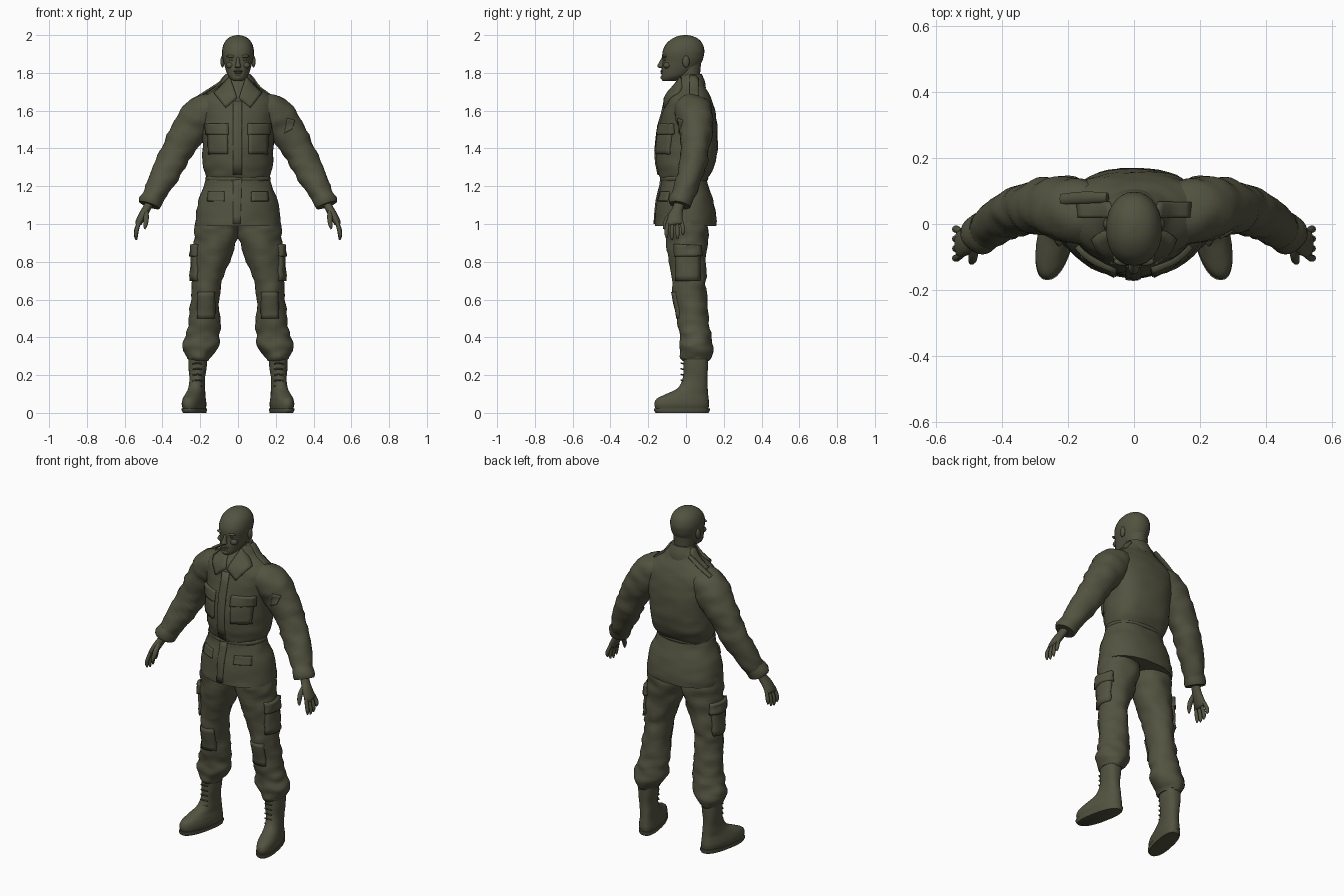
import bpy, bmesh, math
from mathutils import Vector, noise
from mathutils.bvhtree import BVHTree

if "Cube" in bpy.data.objects:
    bpy.data.objects.remove(bpy.data.objects["Cube"])

olive = bpy.data.materials.new("olive drab")
olive.use_nodes = True
olive.diffuse_color = (0.085, 0.086, 0.052, 1)
olive.node_tree.nodes["Principled BSDF"].inputs["Base Color"].default_value = (0.085, 0.086, 0.052, 1)


def finish(name, bm, mirror=False, angle=50):
    bmesh.ops.recalc_face_normals(bm, faces=bm.faces)
    mesh = bpy.data.meshes.new(name)
    bm.to_mesh(mesh)
    bm.free()
    mesh.materials.append(olive)
    ob = bpy.data.objects.new(name, mesh)
    bpy.context.collection.objects.link(ob)
    bpy.ops.object.select_all(action='DESELECT')
    ob.select_set(True)
    bpy.context.view_layer.objects.active = ob
    bpy.ops.object.shade_smooth_by_angle(angle=math.radians(angle))
    if mirror:
        ob.modifiers.new("mirror", 'MIRROR')
    return ob


def smooth_rows(rows, steps):
    """Catmull-Rom interpolation of equal-length rows."""
    out = []
    for i in range(len(rows) - 1):
        a, b, c, d = (rows[min(max(i + k, 0), len(rows) - 1)] for k in (-1, 0, 1, 2))
        for s in range(steps):
            t = s / steps
            out.append([q + t * (r - p + t * (2 * p - 5 * q + 4 * r - u + t * (3 * (q - r) + u - p))) / 2
                        for p, q, r, u in zip(a, b, c, d)])
    return out + [list(rows[-1])]


def loft(name, rows, sides=28, steps=4, level=False, front=2, back=2, bulge=0, wrinkle=0, mirror=False, skew=None):
    """Rings along a path; rows are x, y, z, half width, half depth."""
    bm = bmesh.new()
    rows = smooth_rows(rows, steps)
    rings = []
    for i, (x, y, z, rx, ry) in enumerate(rows):
        ahead, behind = rows[min(i + 1, len(rows) - 1)], rows[max(i - 1, 0)]
        t = Vector((0, 0, 1)) if level else (Vector(ahead[:3]) - Vector(behind[:3])).normalized()
        u = Vector((0, 1, 0)).cross(t).normalized()
        v = t.cross(u)
        ring = []
        for k in range(sides):
            a = math.tau * k / sides
            c, s = math.cos(a), math.sin(a)
            e = 2 / (front if s < 0 else back)
            w, d = math.copysign(abs(c) ** e, c), math.copysign(abs(s) ** e, s)
            d = d * (1 + bulge) + bulge if s < 0 else d * (1 - bulge) + bulge
            if bulge and s < 0:
                d = math.copysign(abs(s) ** e, s) * (1 + bulge) + bulge
            p = Vector((x, y, z)) + u * w * rx + v * d * ry
            if wrinkle:
                n = noise.noise(Vector((p.x * 13, p.y * 13, p.z * 24)))
                p += (u * c + v * s) * n * wrinkle
            if skew:
                p = skew(p)
            ring.append(bm.verts.new(p))
        rings.append(ring)
    for r, q in zip(rings, rings[1:]):
        for k in range(sides):
            j = (k + 1) % sides
            bm.faces.new((r[k], r[j], q[j], q[k]))
    bm.faces.new(rings[0])
    bm.faces.new(rings[-1])
    return finish(name, bm, mirror)


def stack(rows):
    """Convert z, half width, front y, back y, x into loft rows."""
    return [(r[4] if len(r) > 4 else 0, (r[2] + r[3]) / 2, r[0], r[1], (r[3] - r[2]) / 2) for r in rows]


def drape(name, target, corners, axis='front', mirror=False, thick=0.014, n=7):
    """Cloth panel laid on a target: four corners, projected along an axis."""
    me = target.data
    tree = BVHTree.FromPolygons([v.co for v in me.vertices], [p.vertices for p in me.polygons])
    a, b, c, d = (Vector(p) for p in corners)
    bm = bmesh.new()
    grid = []
    for i in range(n):
        row = []
        for j in range(n):
            s, t = i / (n - 1), j / (n - 1)
            p = a.lerp(b, s).lerp(d.lerp(c, s), t)
            if axis == 'front':
                origin, ray = Vector((p.x, -1, p.y)), Vector((0, 1, 0))
            elif axis == 'top':
                origin, ray = Vector((p.x, p.y, 3)), Vector((0, 0, -1))
            else:
                origin, ray = Vector((1, p.x, p.y)), Vector((-1, 0, 0))
            hit = tree.ray_cast(origin, ray)[0] or tree.find_nearest(origin + ray)[0]
            row.append(bm.verts.new(hit))
        grid.append(row)
    for i in range(n - 1):
        for j in range(n - 1):
            bm.faces.new((grid[i][j], grid[i + 1][j], grid[i + 1][j + 1], grid[i][j + 1]))
    ob = finish(name, bm, mirror, 40)
    mod = ob.modifiers.new("cloth thickness", 'SOLIDIFY')
    mod.thickness, mod.offset = thick, 0
    return ob


def ball(name, centre, size, mirror=False):
    bm = bmesh.new()
    bmesh.ops.create_uvsphere(bm, u_segments=14, v_segments=8, radius=1)
    for v in bm.verts:
        v.co = Vector(centre) + Vector(a * b for a, b in zip(v.co, size))
    return finish(name, bm, mirror)


# Field jacket: flared skirt, drawn waist, full chest
skirt = loft("jacket_skirt", stack([
    (0.99, .225, -.165, .16), (1.03, .225, -.162, .16), (1.12, .21, -.155, .145),
    (1.2, .182, -.135, .12), (1.26, .165, -.13, .11)]),
    level=True, front=1.9, back=2.4, wrinkle=.006, sides=40)
chest = loft("jacket_body", stack([
    (1.23, .16, -.13, .11), (1.265, .175, -.145, .13), (1.32, .186, -.157, .155), (1.4, .188, -.16, .167),
    (1.5, .195, -.147, .167), (1.58, .21, -.128, .157), (1.64, .205, -.115, .142), (1.68, .17, -.1, .125),
    (1.72, .115, -.07, .105), (1.76, .085, -.045, .09), (1.785, .07, -.035, .08)]),
    level=True, front=1.9, back=2.5, bulge=.12, wrinkle=.006, sides=40)
loft("waist_cord", stack([(1.228, .168, -.134, .113), (1.24, .174, -.139, .118), (1.252, .168, -.134, .113)]),
     level=True, front=1.9, back=2.4, sides=40, steps=2)

# Sleeves with open cuffs
sleeve = loft("sleeve", [
    (.12, .025, 1.61, .085, .095), (.19, .04, 1.58, .1, .1), (.25, .05, 1.51, .098, .09),
    (.31, .05, 1.41, .086, .078), (.36, .035, 1.31, .08, .07), (.42, .0, 1.2, .067, .062),
    (.465, -.03, 1.115, .056, .056)], wrinkle=.011, steps=5, mirror=True)
loft("cuff", [(.447, -.017, 1.15, .06, .06), (.465, -.03, 1.115, .062, .062), (.471, -.034, 1.1, .057, .057)],
     steps=2, mirror=True, wrinkle=.008)

# Jacket panels
drape("front_placket", chest, [(-.025, 1.26), (.02, 1.26), (.02, 1.65), (-.025, 1.65)])
drape("skirt_placket", skirt, [(-.025, 1.0), (.012, 1.0), (.02, 1.24), (-.025, 1.24)])
drape("chest_pocket", chest, [(.055, 1.37), (.15, 1.37), (.155, 1.5), (.055, 1.5)], mirror=True, thick=.024)
drape("chest_pocket_flap", chest, [(.05, 1.47), (.16, 1.475), (.165, 1.53), (.05, 1.53)], mirror=True, thick=.036)
drape("hip_pocket_flap", skirt, [(.07, 1.12), (.16, 1.12), (.155, 1.17), (.07, 1.17)], mirror=True, thick=.016)
drape("collar_wing", chest, [(.005, 1.665), (.065, 1.615), (.125, 1.69), (.04, 1.775)], mirror=True, thick=.024)
drape("shoulder_strap", chest, [(.06, .02), (.17, .02), (.17, .065), (.07, .065)], 'top', mirror=True)
drape("sleeve_patch", sleeve, [(.245, 1.48), (.285, 1.5), (.3, 1.55), (.26, 1.56)], thick=.012)
loft("loose_shoulder_strap", [(-.22, .075, 1.665, .009, .016), (-.15, .08, 1.71, .009, .018),
                              (-.08, .08, 1.755, .009, .015)], sides=8)
loft("collar_stand", stack([(1.72, .098, -.05, .105), (1.755, .085, -.04, .1), (1.795, .066, -.02, .083)]),
     level=True)

# Trousers, bloused over the boots
leg = loft("trouser_leg", stack([
    (.275, .05, -.015, .12, .21), (.295, .064, -.028, .135, .21), (.34, .092, -.034, .143, .2),
    (.4, .092, -.035, .135, .19), (.48, .083, -.045, .125, .178), (.6, .074, -.063, .11, .173),
    (.7, .08, -.075, .107, .163), (.8, .096, -.088, .106, .142), (.9, .112, -.102, .112, .12),
    (.98, .117, -.11, .12, .114), (1.06, .11, -.11, .115, .105)]),
    level=True, wrinkle=.012, mirror=True, steps=5)
loft("trouser_tie", stack([(.283, .053, -.019, .125, .212), (.297, .06, -.028, .133, .212),
                           (.31, .055, -.02, .125, .212)]), level=True, steps=2, mirror=True)
drape("cargo_pocket", leg, [(-.05, .7), (.07, .7), (.07, .87), (-.05, .87)], 'side', mirror=True, thick=.026)
drape("cargo_pocket_flap", leg, [(-.055, .83), (.075, .83), (.075, .89), (-.055, .89)], 'side', mirror=True, thick=.04)
drape("knee_patch", leg, [(.125, .5), (.215, .5), (.21, .64), (.125, .64)], mirror=True)


# Boots, toes turned out
def toe_out(p):
    return Vector((p.x - .2 * (p.y - .05) * min(1, max(0, (.2 - p.z) / .1)), p.y, p.z))


loft("boot", stack([
    (.015, .05, -.158, .118, .217), (.045, .056, -.167, .122, .219), (.075, .052, -.155, .12, .219),
    (.1, .046, -.105, .117, .218), (.13, .043, -.045, .115, .217), (.18, .041, -.018, .113, .216),
    (.24, .048, -.014, .116, .214), (.3, .05, -.014, .118, .212)]),
    level=True, front=2.2, back=2.5, mirror=True, skew=toe_out)
loft("boot_sole", stack([(.0, .052, -.16, .12, .217), (.012, .056, -.17, .126, .218), (.024, .056, -.17, .126, .218)]),
     level=True, front=2.3, back=2.6, steps=1, mirror=True, skew=toe_out)
for i in range(5):
    z = .14 + i * .03
    loft("boot_lace_%d" % (i + 1), [(.192, -.014, z, .004, .005), (.214, -.026, z + .004, .004, .005),
                                   (.238, -.014, z, .004, .005)], sides=6, steps=2, mirror=True)

# Neck and head
loft("neck", stack([(1.66, .06, -.065, .07), (1.73, .057, -.05, .072), (1.8, .057, -.045, .075),
                    (1.85, .06, -.05, .08)]), level=True)
loft("head", stack([
    (1.757, .022, -.122, -.06), (1.765, .036, -.129, -.03), (1.785, .053, -.13, .015), (1.82, .066, -.129, .06),
    (1.86, .077, -.124, .085), (1.89, .083, -.126, .094), (1.92, .084, -.122, .097), (1.955, .075, -.104, .087),
    (1.98, .056, -.075, .065), (1.994, .033, -.045, .036), (2.0, .008, -.015, .01)]),
    level=True, front=2.2, back=2.1)
loft("nose", stack([(1.827, .012, -.142, -.11), (1.835, .017, -.152, -.11), (1.85, .012, -.146, -.11),
                    (1.885, .007, -.126, -.1)]), level=True, sides=12)
ball("ear", (.082, .0, 1.86), (.011, .019, .032), True)
ball("brow", (.033, -.113, 1.888), (.028, .013, .008), True)
ball("eye", (.032, -.108, 1.87), (.014, .011, .007), True)
ball("cheek", (.04, -.1, 1.84), (.024, .02, .018), True)
ball("upper_lip", (0, -.127, 1.809), (.024, .009, .006))
ball("lower_lip", (0, -.126, 1.799), (.02, .009, .006))
ball("chin", (0, -.118, 1.775), (.024, .017, .014))

# Hands with relaxed fingers
loft("palm", [(.46, -.03, 1.13, .024, .03), (.482, -.042, 1.085, .022, .028), (.505, -.055, 1.045, .022, .038),
              (.527, -.06, 1.005, .018, .042), (.532, -.06, .995, .008, .03)], sides=16, mirror=True)
for i, (name, length) in enumerate([("index", .078), ("middle", .088), ("ring", .082), ("little", .06)]):
    y = -.094 + i * .023
    spread = (i - 1.5) * .006
    loft(name + "_finger", [(.522, y, 1.015, .01, .01), (.536, y + spread, 1.005 - length * .45, .011, .011),
                            (.54, y + spread, 1.005 - length * .8, .01, .01),
                            (.538, y + spread, 1.003 - length, .004, .004)], sides=10, steps=3, mirror=True)
loft("thumb", [(.488, -.065, 1.065, .014, .014), (.486, -.097, 1.03, .014, .014), (.49, -.112, .995, .011, .011),
               (.494, -.117, .973, .004, .004)], sides=10, steps=3, mirror=True)
